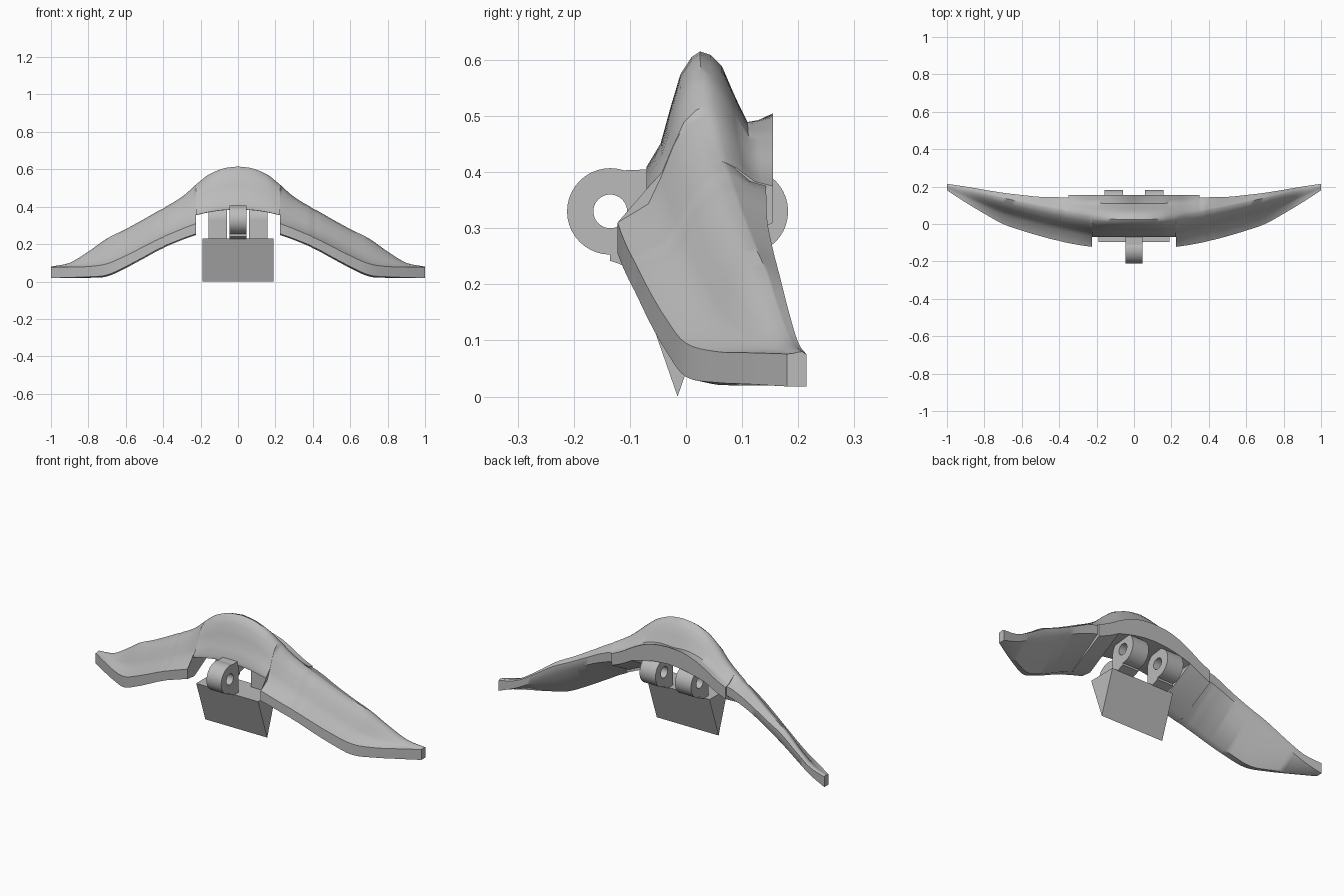
import bpy, bmesh, math
from mathutils import Vector

cube = bpy.data.objects.get("Cube")
if cube:
    bpy.data.objects.remove(cube)

grey = bpy.data.materials.new("plain grey")
grey.use_nodes = True
grey.diffuse_color = (0.5, 0.5, 0.5, 1)
grey.node_tree.nodes["Principled BSDF"].inputs["Base Color"].default_value = (0.5, 0.5, 0.5, 1)


def make_object(name, bm, angle=None):
    bmesh.ops.recalc_face_normals(bm, faces=bm.faces)
    mesh = bpy.data.meshes.new(name)
    bm.to_mesh(mesh)
    bm.free()
    mesh.materials.append(grey)
    obj = bpy.data.objects.new(name, mesh)
    bpy.context.collection.objects.link(obj)
    if angle:
        bpy.ops.object.select_all(action="DESELECT")
        obj.select_set(True)
        bpy.context.view_layer.objects.active = obj
        bpy.ops.object.shade_smooth_by_angle(angle=math.radians(angle))


def resample(rows, steps=4):
    """Smooth the stations with a Catmull-Rom spline, its ends extrapolated."""
    before = [2 * p - q for p, q in zip(rows[0], rows[1])]
    after = [2 * p - q for p, q in zip(rows[-1], rows[-2])]
    ext = [before] + rows + [after]
    out = []
    for a, b, c, d in zip(ext, ext[1:], ext[2:], ext[3:]):
        for s in range(steps):
            t = s / steps
            row = [q + t / 2 * (r - p + t * (2 * p - 5 * q + 4 * r - e + t * (3 * (q - r) + e - p)))
                   for p, q, r, e in zip(a, b, c, d)]
            row[0] = b[0] + t * (c[0] - b[0])
            out.append(row)
    return out + [rows[-1]]


# x, front y, lip bottom, lip top, ridge y, ridge z, back y, back top, back bottom
middle = [
    (0, -.07, .385, .41, .025, .615, .155, .505, .41),
    (.08, -.07, .382, .404, .025, .604, .155, .498, .404),
    (.16, -.07, .37, .39, .028, .57, .155, .475, .388),
    (.225, -.07, .355, .37, .035, .518, .155, .442, .37),
]
shoulder = [
    (.225, -.122, .255, .31, .035, .518, .155, .442, .37),
    (.29, -.113, .232, .285, .05, .46, .155, .403, .335),
    (.35, -.102, .208, .26, .062, .42, .155, .375, .31),
]
arm = [
    (.35, -.102, .208, .26, .062, .42, .143, .375, .325),
    (.4, -.09, .185, .237, .075, .39, .143, .36, .31),
    (.5, -.065, .133, .188, .095, .335, .145, .312, .27),
    (.6, -.035, .08, .138, .117, .28, .155, .262, .22),
    (.7, 0, .035, .095, .14, .23, .167, .215, .168),
    (.8, .055, .025, .08, .163, .16, .183, .152, .11),
    (.9, .115, .022, .078, .187, .1, .2, .096, .055),
    (1, .18, .018, .076, .207, .08, .215, .075, .018),
]

# Front slope as (depth, height) fractions, behind a plain or a wide concave lip
plain_lip = ((.26, .2), (.45, .52), (.63, .8), (.84, .95), (1, 1))
wide_lip = ((.35, .16), (.5, .4), (.63, .65), (.8, .89), (1, 1))


def section(row, slope):
    x, yf, zlb, zlt, yr, zr, yb, zbt, zbb = row
    bulge = max(0, 1 - x / .4)
    pts = [(yf, zlb), (yf, zlt)]
    pts += [(yf + t * (yr - yf), zlt + h * (zr - zlt)) for t, h in slope]
    for t, rise in ((.15, .01), (.3, .007), (.45, -.022), (.65, -.058), (.8, -.035), (1, 0)):
        pts.append((yr + t * (yb - yr), zr + t * (zbt - zr) + rise * bulge))
    # underside sags a little just behind the lip
    pts += [(yb, zbb), (yf + .22 * (yb - yf), zlb - .06 * (zbb - zlb))]
    return [Vector((x, y, z)) for y, z in pts]


# Arched body lofted from tip to tip, stepping at the hinge notch and the back rim
stations = [section(r, plain_lip) for r in resample(middle)]
stations += [section(r, wide_lip) for r in resample(shoulder) + resample(arm)]
mirrored = [[Vector((-p.x, p.y, p.z)) for p in s] for s in reversed(stations[1:])]
bm = bmesh.new()
rings = [[bm.verts.new(p) for p in s] for s in mirrored + stations]
for a, b in zip(rings, rings[1:]):
    for i in range(len(a)):
        j = (i + 1) % len(a)
        bm.faces.new((a[i], a[j], b[j], b[i]))
bm.faces.new(rings[0])
bm.faces.new(rings[-1])
bmesh.ops.remove_doubles(bm, verts=bm.verts, dist=.0001)
make_object("arched_body", bm, 50)


def prism(name, outline, x0, x1):
    """Extrude a (y, z) outline along x."""
    bm = bmesh.new()
    face = bm.faces.new([bm.verts.new((x0, y, z)) for y, z in outline])
    new = bmesh.ops.extrude_face_region(bm, geom=[face])["geom"]
    bmesh.ops.translate(bm, vec=(x1 - x0, 0, 0),
                        verts=[v for v in new if isinstance(v, bmesh.types.BMVert)])
    make_object(name, bm)


def knuckle(name, cy, cz, x0, x1, outer=.077, inner=.03, sides=40):
    """Ring with a pin hole, running along x."""
    bm = bmesh.new()
    loops = []
    for x, r in ((x0, outer), (x1, outer), (x1, inner), (x0, inner)):
        angles = (math.tau * i / sides for i in range(sides))
        loops.append([bm.verts.new((x, cy + r * math.cos(a), cz + r * math.sin(a))) for a in angles])
    for k in range(4):
        a, b = loops[k], loops[(k + 1) % 4]
        for i in range(sides):
            j = (i + 1) % sides
            bm.faces.new((a[i], a[j], b[j], b[i]))
    make_object(name, bm, 35)


# Wedge block hanging below
prism("wedge_block", [(-.095, .23), (.065, .23), (-.015, 0)], -.19, .19)

# One hinge knuckle in front, two behind, each with a neck down to the block
hinges = [("front", -.135, 1, -.045, .045),
          ("rear_left", .105, -1, .06, .158),
          ("rear_right", .105, -1, -.158, -.06)]
for label, cy, side, x0, x1 in hinges:
    knuckle(label + "_knuckle", cy, .33, x0, x1)
    neck = [(cy, .242), (cy, .256), (cy + side * .04, .27), (cy + side * .06, .3),
            (cy + side * .077, .33), (cy + side * .077, .228), (cy + side * .04, .228)]
    prism(label + "_neck", neck, x0, x1)

# Web joining the front knuckle to the arch
prism("front_knuckle_web", [(-.115, .403), (-.06, .405), (-.06, .34), (-.085, .375)], -.045, .045)
